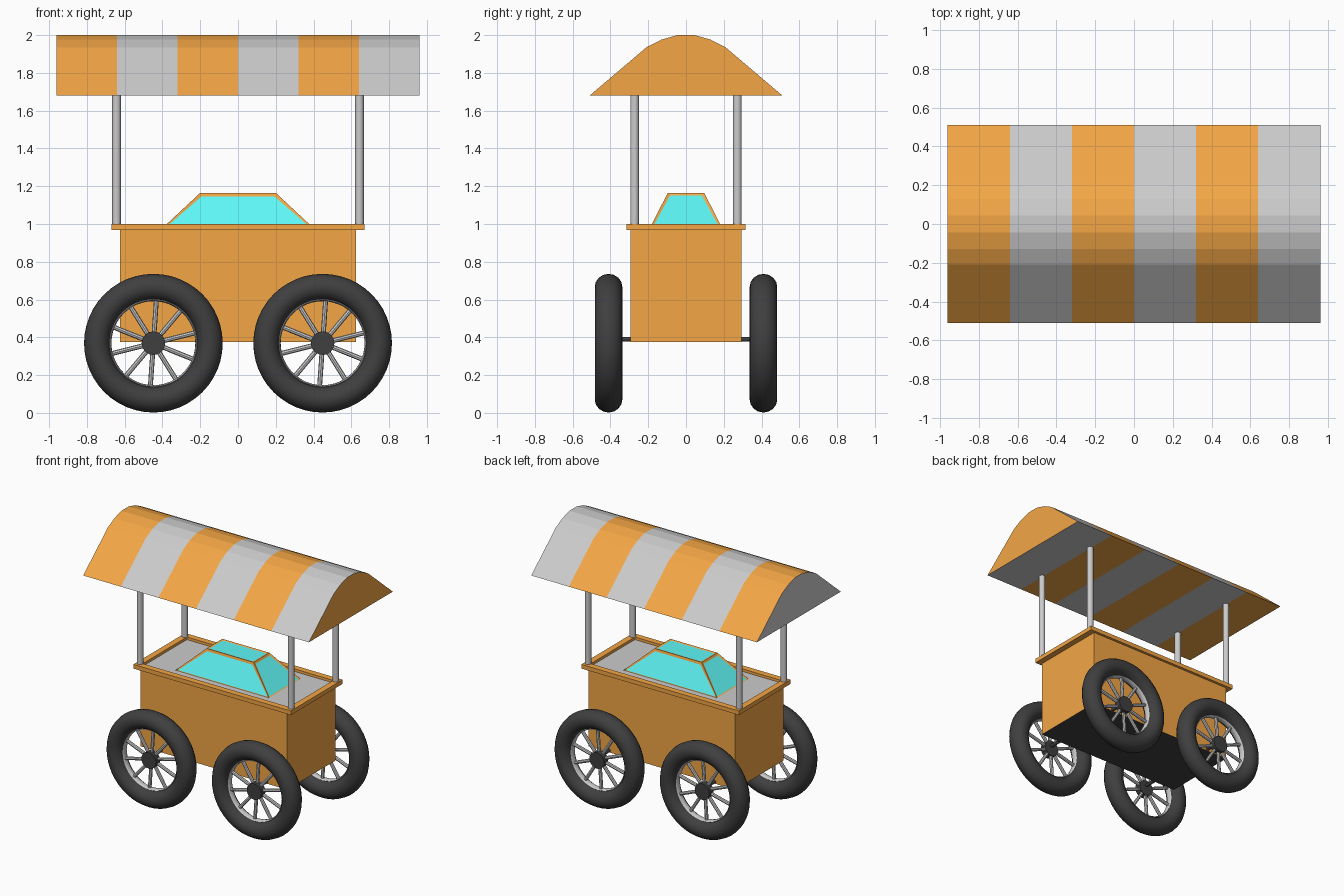
import bpy, bmesh, math
from mathutils import Matrix, Vector

if "Cube" in bpy.data.objects:
    bpy.data.objects.remove(bpy.data.objects["Cube"])


def material(name, rgb):
    m = bpy.data.materials.new(name)
    m.diffuse_color = (*rgb, 1)
    m.use_nodes = True
    m.node_tree.nodes["Principled BSDF"].inputs["Base Color"].default_value = m.diffuse_color
    return m


ORANGE = material("orange", (0.90, 0.38, 0.06))
GREY = material("grey", (0.8, 0.8, 0.8))
CYAN = material("cyan", (0.11, 0.93, 0.92))
BLACK = material("black", (0.05, 0.05, 0.05))


def make(name, bm, mats, smooth=False):
    bmesh.ops.recalc_face_normals(bm, faces=bm.faces)
    me = bpy.data.meshes.new(name)
    bm.to_mesh(me)
    bm.free()
    ob = bpy.data.objects.new(name, me)
    bpy.context.collection.objects.link(ob)
    for m in mats:
        me.materials.append(m)
    if smooth:
        bpy.ops.object.select_all(action='DESELECT')
        ob.select_set(True)
        bpy.context.view_layer.objects.active = ob
        bpy.ops.object.shade_smooth_by_angle(angle=math.radians(40))
    return ob


def add_box(bm, lo, hi):
    lo, hi = Vector(lo), Vector(hi)
    mat = Matrix.Translation((lo + hi) / 2) @ Matrix.Diagonal((*(hi - lo), 1))
    bmesh.ops.create_cube(bm, size=1, matrix=mat)


def add_rod(bm, a, b, r, n=16):
    a, b = Vector(a), Vector(b)
    rot = (b - a).to_track_quat('Z', 'Y').to_matrix().to_4x4()
    bmesh.ops.create_cone(bm, cap_ends=True, segments=n, radius1=r, radius2=r,
                          depth=(b - a).length,
                          matrix=Matrix.Translation((a + b) / 2) @ rot)


def add_torus(bm, c, major, minor, half_width, n=48, k=16):
    # ring around the y axis with an elliptical section
    rings = []
    for i in range(n):
        t = 2 * math.pi * i / n
        ring = []
        for j in range(k):
            p = 2 * math.pi * j / k
            r = major + minor * math.cos(p)
            ring.append(bm.verts.new((c[0] + r * math.cos(t), c[1] + half_width * math.sin(p),
                                      c[2] + r * math.sin(t))))
        rings.append(ring)
    for i in range(n):
        a, b = rings[i], rings[(i + 1) % n]
        for j in range(k):
            q = (j + 1) % k
            bm.faces.new((a[j], a[q], b[q], b[j]))


# Striped canopy: closed prism in six sections
half = [(0.51, 1.68), (0.21, 1.935), (0.13, 1.976), (0.045, 2.0)]
profile = half + [(-y, z) for y, z in reversed(half)]
bm = bmesh.new()
sections = [[bm.verts.new((-0.96 + 0.32 * i, y, z)) for y, z in profile] for i in range(7)]
for i in range(6):
    a, b = sections[i], sections[i + 1]
    for j in range(len(profile)):
        q = (j + 1) % len(profile)
        bm.faces.new((a[j], a[q], b[q], b[j])).material_index = i % 2
bm.faces.new(sections[0]).material_index = 1
bm.faces.new(sections[6]).material_index = 0
make("canopy", bm, [ORANGE, GREY])

# Cart body with grey counter on top and black underside
bm = bmesh.new()
add_box(bm, (-0.625, -0.295, 0.375), (0.625, 0.295, 0.98))
bm.normal_update()
for f in bm.faces:
    f.material_index = 1 if f.normal.z > 0.5 else 2 if f.normal.z < -0.5 else 0
make("cart_body", bm, [ORANGE, GREY, BLACK])

# Raised rim around the counter
bm = bmesh.new()
loops = [[bm.verts.new((sx * x, sy * y, z)) for sx, sy in ((-1, -1), (1, -1), (1, 1), (-1, 1))]
         for x, y, z in ((0.67, 0.315, 0.968), (0.67, 0.315, 1.0),
                         (0.623, 0.268, 1.0), (0.623, 0.268, 0.968))]
for i in range(4):
    a, b = loops[i], loops[(i + 1) % 4]
    for j in range(4):
        q = (j + 1) % 4
        bm.faces.new((a[j], a[q], b[q], b[j]))
make("counter_rim", bm, [ORANGE])

# Glass display case: tapered box with inset panes
bm = bmesh.new()
add_box(bm, (-0.40, -0.192, 0.978), (0.40, 0.192, 1.165))
for v in bm.verts:
    if v.co.z > 1.1:
        v.co.x *= 0.5
        v.co.y *= 0.5
bm.normal_update()
panes = [f for f in bm.faces if f.normal.z > -0.5]
bmesh.ops.inset_individual(bm, faces=panes, thickness=0.02, depth=-0.004)
for f in panes:
    f.material_index = 1
make("display_case", bm, [ORANGE, CYAN])

# Canopy posts
for sx in (-1, 1):
    for sy in (-1, 1):
        bm = bmesh.new()
        add_rod(bm, (sx * 0.643, sy * 0.272, 0.975), (sx * 0.643, sy * 0.272, 1.69), 0.023)
        make("canopy_post", bm, [], True)

# Four wheels: tyre, rim, spokes, hub and stub axle
R = 0.367
for sx in (-1, 1):
    for sy in (-1, 1):
        c = Vector((sx * 0.448, sy * 0.41, R + 0.002))
        bm = bmesh.new()
        add_torus(bm, c, R - 0.069, 0.069, 0.073)
        make("tyre", bm, [BLACK], True)

        bm = bmesh.new()
        add_torus(bm, c, 0.229, 0.007, 0.025, 48, 8)
        make("wheel_rim", bm, [], True)

        bm = bmesh.new()
        for i in range(10):
            t = math.radians(86 + 36 * i)
            add_rod(bm, c, c + Vector((math.cos(t), 0, math.sin(t))) * 0.235, 0.013, 8)
        make("spokes", bm, [], True)

        bm = bmesh.new()
        add_rod(bm, c - Vector((0, sy * 0.015, 0)), c + Vector((0, sy * 0.035, 0)), 0.062, 24)
        make("hub", bm, [BLACK], True)

        bm = bmesh.new()
        add_rod(bm, (c.x, sy * 0.28, 0.39), (c.x, sy * 0.41, 0.39), 0.013, 12)
        make("axle", bm, [BLACK], True)
